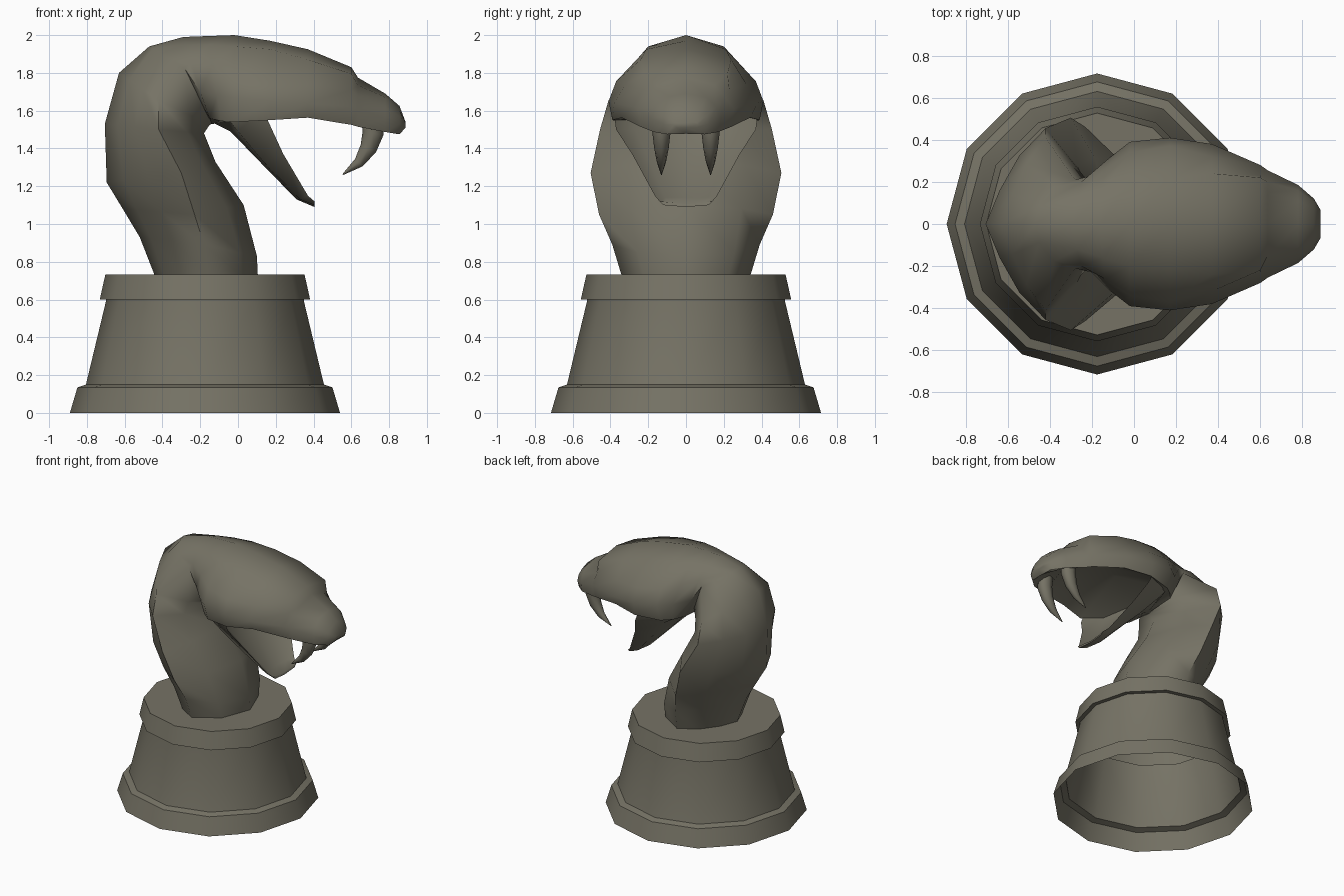
import bpy, bmesh, math
from mathutils import Vector

mat = bpy.data.materials.new("dark olive stone")
mat.diffuse_color = (0.18, 0.17, 0.13, 1)


def finish(name, bm, angle):
    bmesh.ops.recalc_face_normals(bm, faces=bm.faces)
    me = bpy.data.meshes.new(name)
    bm.to_mesh(me)
    bm.free()
    ob = bpy.data.objects.new(name, me)
    bpy.context.collection.objects.link(ob)
    me.materials.append(mat)
    bpy.ops.object.select_all(action='DESELECT')
    ob.select_set(True)
    bpy.context.view_layer.objects.active = ob
    bpy.ops.object.shade_smooth_by_angle(angle=math.radians(angle))
    return ob


def loft(bm, rings, cap_start=True, cap_end=True):
    rows = [[bm.verts.new(p) for p in r] for r in rings]
    n = len(rows[0])
    for a, b in zip(rows, rows[1:]):
        for i in range(n):
            j = (i + 1) % n
            bm.faces.new((a[i], a[j], b[j], b[i]))
    if cap_start:
        bm.faces.new(rows[0][::-1])
    if cap_end:
        bm.faces.new(rows[-1])


def mirror_ring(half):
    """Half ring from centre line to centre line -> closed ring."""
    return half + [(x, -y, z) for x, y, z in half[-2:0:-1]]


# Pedestal: 12-sided turned profile, open underneath
profile = [(0.715, 0), (0.675, 0.135), (0.63, 0.15), (0.525, 0.587),
           (0.525, 0.6), (0.557, 0.6), (0.527, 0.733)]
bm = bmesh.new()
loft(bm, [[(-0.175 + r * math.cos(i * math.pi / 6), r * math.sin(i * math.pi / 6), z)
           for i in range(12)] for r, z in profile], cap_start=False)
finish("pedestal", bm, 31)

# Neck rings: back x,z | front x,z | side x,y,z | roundness of the section
neck = [
    (-0.44, 0.725, 0.105, 0.725, -0.16, 0.34, 0.725, 0.66),
    (-0.52, 0.93, 0.10, 0.83, -0.18, 0.39, 0.89, 0.66),
    (-0.61, 1.08, 0.03, 1.10, -0.23, 0.46, 1.05, 0.64),
    (-0.695, 1.22, -0.12, 1.33, -0.30, 0.505, 1.27, 0.62),
    (-0.705, 1.53, -0.18, 1.48, -0.42, 0.455, 1.50, 0.61),
    (-0.63, 1.80, -0.15, 1.525, -0.42, 0.41, 1.655, 0.60),
    (-0.47, 1.94, -0.14, 1.53, -0.28, 0.21, 1.82, 0.72),
]
rings = []
for bx, bz, fx, fz, sx, sy, sz, k in neck:
    def arc(ex, ez, along, out):
        s = k / 0.72
        return (sx + (ex - sx) * along * s, sy * out * s, sz + (ez - sz) * along * s)
    rings.append(mirror_ring([
        (bx, 0, bz), arc(bx, bz, 0.90, 0.42), arc(bx, bz, 0.52, 0.84),
        (sx, sy, sz), arc(fx, fz, 0.74, 0.72), (fx, 0, fz)]))

# Pinch behind the head, then the flare of the jaw muscle
rings.append(mirror_ring([(-0.29, 0, 1.99), (-0.27, 0.12, 1.95), (-0.25, 0.20, 1.86),
                          (-0.20, 0.23, 1.70), (-0.15, 0.22, 1.56), (-0.13, 0, 1.53)]))
rings.append(mirror_ring([(-0.16, 0, 1.995), (-0.15, 0.16, 1.95), (-0.14, 0.26, 1.83),
                          (-0.11, 0.32, 1.68), (-0.09, 0.29, 1.545), (-0.08, 0, 1.54)]))

# Head rings: x | crown z | ridge y,z | temple y,z | cheek y,z | lip y,z | palate z
head = [
    (-0.02, 2.00, 0.20, 1.94, 0.34, 1.78, 0.39, 1.67, 0.345, 1.54, 1.57),
    (0.17, 1.97, 0.21, 1.925, 0.37, 1.755, 0.41, 1.65, 0.39, 1.55, 1.72),
    (0.37, 1.925, 0.24, 1.87, 0.32, 1.74, 0.38, 1.64, 0.34, 1.563, 1.74),
    (0.60, 1.83, 0.22, 1.795, 0.23, 1.71, 0.28, 1.62, 0.26, 1.525, 1.67),
    (0.635, 1.775, 0.15, 1.735, 0.20, 1.68, 0.255, 1.61, 0.24, 1.515, 1.63),
    (0.78, 1.69, 0.11, 1.67, 0.16, 1.62, 0.185, 1.56, 0.17, 1.487, 1.55),
    (0.855, 1.625, 0.07, 1.60, 0.105, 1.57, 0.12, 1.53, 0.10, 1.475, 1.478),
    (0.887, 1.54, 0.03, 1.54, 0.055, 1.535, 0.065, 1.525, 0.05, 1.51, 1.51),
]
for x, zt, y1, z1, y2, z2, y3, z3, y4, z4, zp in head:
    rings.append(mirror_ring([(x, 0, zt), (x, y1, z1), (x, y2, z2),
                              (x, y3, z3), (x, y4, z4), (x, 0, zp)]))
bm = bmesh.new()
loft(bm, rings)
finish("neck_and_head", bm, 62)

# Lower jaw: open trough with thin walls.
# Rings: under x,z | outer x,y,z | rim x,y,z | inner x,y,z | floor x,z
jaw = [
    (-0.13, 1.535, -0.07, 0.29, 1.58, 0.13, 0.385, 1.61, 0.03, 0.29, 1.60, -0.03, 1.57),
    (-0.04, 1.49, 0.00, 0.29, 1.49, 0.18, 0.37, 1.50, 0.06, 0.27, 1.50, 0.00, 1.51),
    (0.11, 1.335, 0.13, 0.22, 1.335, 0.24, 0.285, 1.37, 0.16, 0.20, 1.35, 0.14, 1.35),
    (0.31, 1.13, 0.33, 0.13, 1.13, 0.37, 0.165, 1.15, 0.34, 0.11, 1.14, 0.33, 1.14),
    (0.405, 1.09, 0.405, 0.12, 1.10, 0.405, 0.14, 1.12, 0.40, 0.10, 1.115, 0.40, 1.105),
]
bm = bmesh.new()
loft(bm, [mirror_ring([(r[0], 0, r[1]), r[2:5], r[5:8], r[8:11], (r[11], 0, r[12])])
          for r in jaw])
finish("lower_jaw", bm, 50)

# Fangs: tapered, curved back; one per side
path = [(0.715, 1.56, 0.062), (0.715, 1.48, 0.056), (0.69, 1.40, 0.045),
        (0.64, 1.325, 0.028), (0.555, 1.262, 0.003)]
for side, name in ((1, "fang_left"), (-1, "fang_right")):
    sections = []
    for i, (x, z, r) in enumerate(path):
        a, b = path[max(i - 1, 0)], path[min(i + 1, len(path) - 1)]
        t = Vector((b[0] - a[0], 0, b[1] - a[1])).normalized()
        across = Vector((-t.z, 0, t.x))
        c = Vector((x, 0.13 * side, z))
        sections.append([c + across * r * math.cos(j * math.pi / 4)
                         + Vector((0, r * 0.85 * math.sin(j * math.pi / 4), 0)) for j in range(8)])
    bm = bmesh.new()
    loft(bm, sections)
    finish(name, bm, 60)
